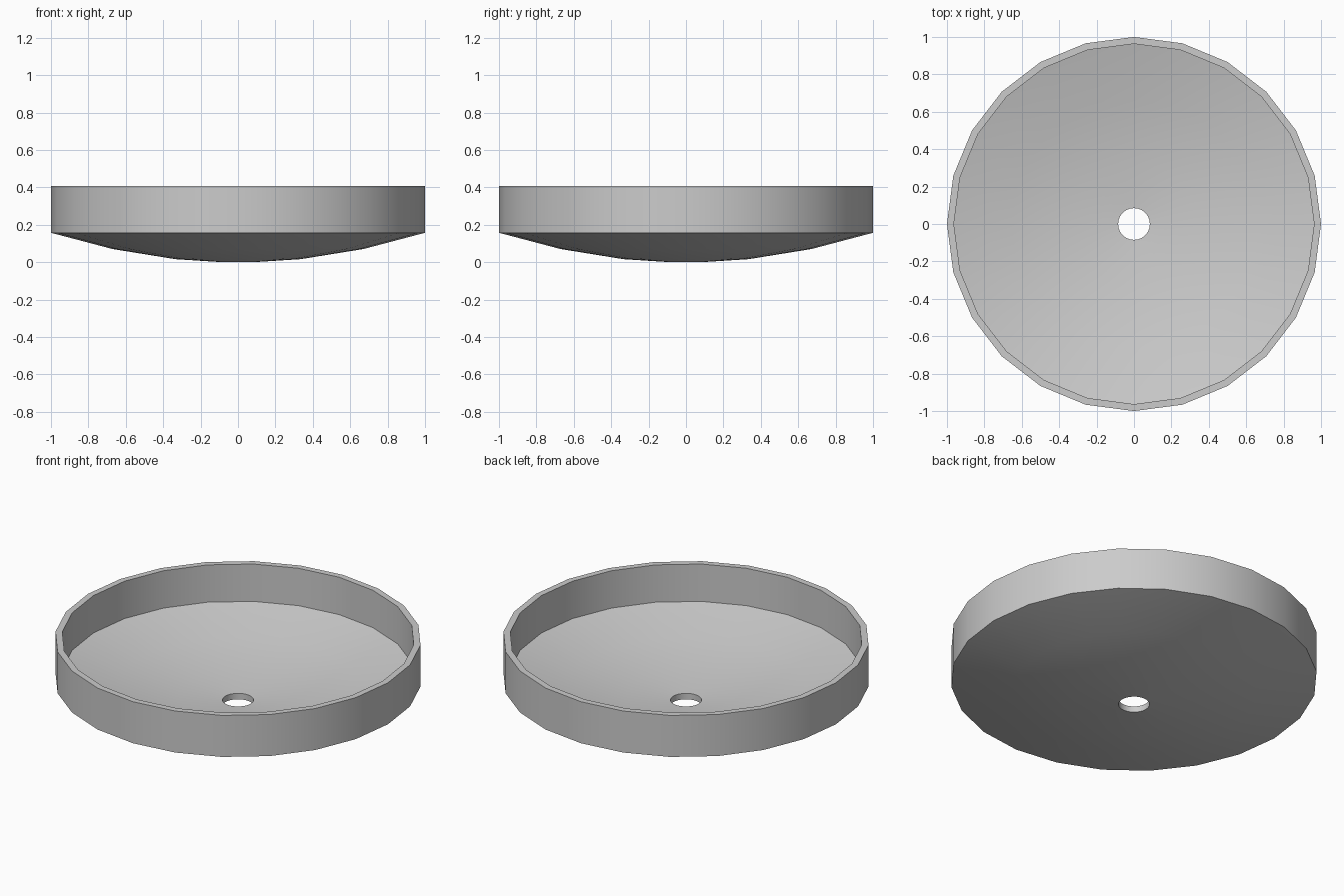
import bpy, bmesh, math

if "Cube" in bpy.data.objects:
    bpy.data.objects.remove(bpy.data.objects["Cube"])

SIDES = 24
HOLE_R = 0.085
WALL = 0.037

# Closed cross-section (radius, z): domed underside, straight wall, rim, dished floor
under = [(HOLE_R, 0.0), (0.335, 0.016), (0.67, 0.07), (1.0, 0.157)]
floor = [(1.0 - WALL, 0.182), (0.66, 0.105), (0.33, 0.051), (HOLE_R, 0.036)]
profile = under + [(1.0, 0.407), (1.0 - WALL, 0.407)] + floor


def lathe(name, points, sides):
    """Revolve a closed profile around the z axis."""
    bm = bmesh.new()
    rings = []
    for i in range(sides):
        a = 2 * math.pi * i / sides
        rings.append([bm.verts.new((r * math.cos(a), r * math.sin(a), z)) for r, z in points])
    n = len(points)
    for i in range(sides):
        a, b = rings[i], rings[(i + 1) % sides]
        for j in range(n):
            k = (j + 1) % n
            bm.faces.new((a[j], b[j], b[k], a[k]))
    bmesh.ops.recalc_face_normals(bm, faces=bm.faces)
    mesh = bpy.data.meshes.new(name)
    bm.to_mesh(mesh)
    bm.free()
    obj = bpy.data.objects.new(name, mesh)
    bpy.context.collection.objects.link(obj)
    return obj


# Round basin with drain hole
basin = lathe("basin", profile, SIDES)
bpy.context.view_layer.objects.active = basin
basin.select_set(True)
bpy.ops.object.shade_smooth_by_angle(angle=math.radians(30))
